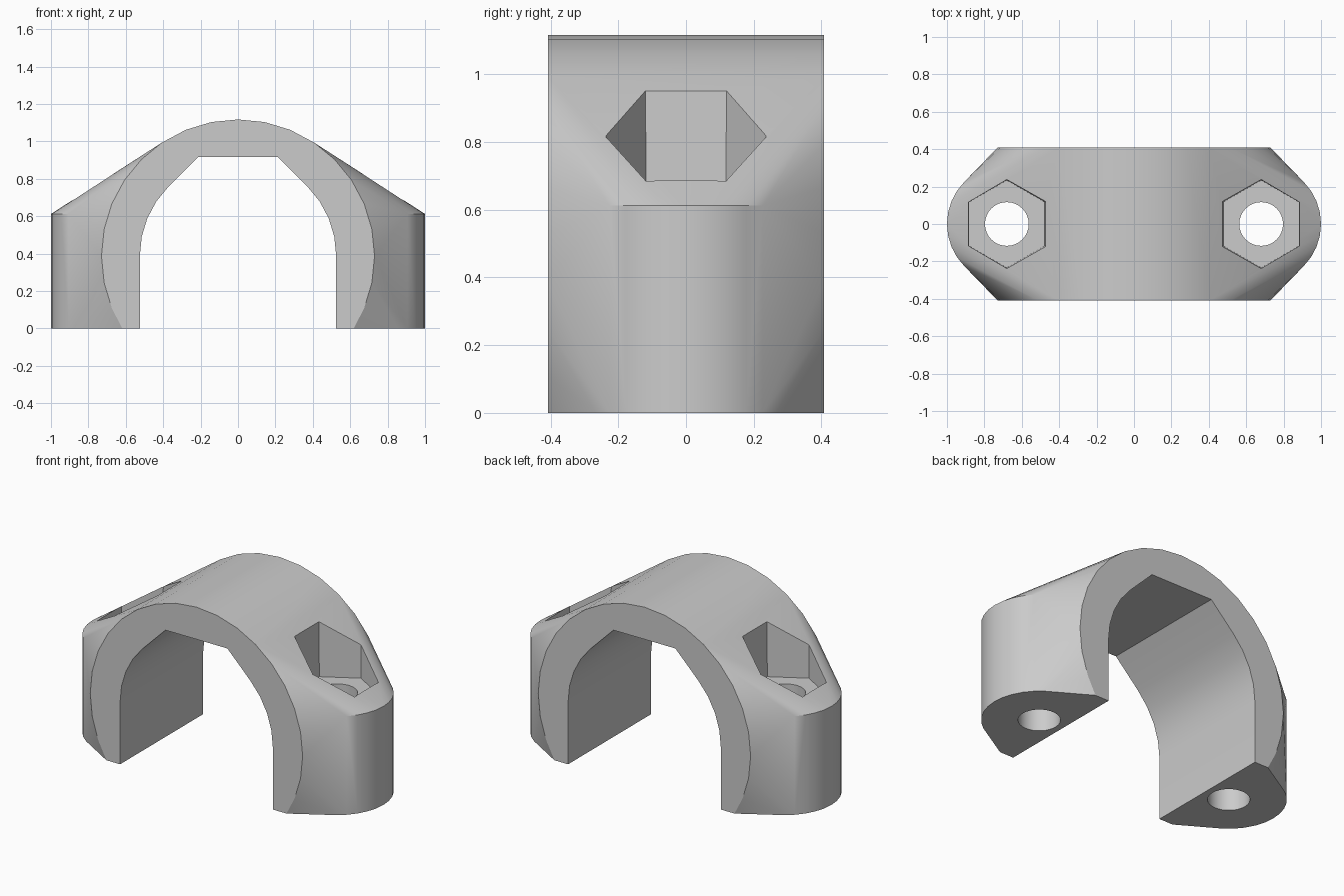
import bpy, bmesh
from math import sin, cos, tau, sqrt, radians

# Main dimensions
HALF_DEPTH = 0.408
AXIS_Z, OUTER_R, INNER_R = 0.387, 0.73, 0.525
ROOF_Z = 0.917
POST_X, POST_R, POST_TOP = 0.68, 0.32, 0.612
HOLE_R, NUT_R = 0.117, 0.24

old = bpy.data.objects.get("Cube")
if old:
    bpy.data.objects.remove(old, do_unlink=True)

grey = bpy.data.materials.new("mid_grey")
grey.use_nodes = True
colour = (0.6, 0.6, 0.6, 1)
grey.diffuse_color = colour
grey.node_tree.nodes["Principled BSDF"].inputs["Base Color"].default_value = colour


def ring(x, z, radius, count, start=0.0):
    """Horizontal ring of points."""
    return [(x + radius * cos(start + tau * i / count),
             radius * sin(start + tau * i / count), z) for i in range(count)]


def extrude_y(profile, half):
    """Copy an x, z profile to both ends along y."""
    return [(x, y, z) for x, z in profile for y in (-half, half)]


def hull_part(name, points):
    """Solid wrapped tightly round the points."""
    bm = bmesh.new()
    for p in points:
        bm.verts.new(p)
    bmesh.ops.convex_hull(bm, input=bm.verts[:])
    bmesh.ops.delete(bm, geom=[v for v in bm.verts if not v.link_faces], context="VERTS")
    bmesh.ops.dissolve_limit(bm, angle_limit=radians(0.2), verts=bm.verts[:], edges=bm.edges[:])
    bmesh.ops.recalc_face_normals(bm, faces=bm.faces[:])
    mesh = bpy.data.meshes.new(name)
    bm.to_mesh(mesh)
    bm.free()
    mesh.materials.append(grey)
    obj = bpy.data.objects.new(name, mesh)
    bpy.context.collection.objects.link(obj)
    return obj


# Body: half drum wrapped together with two bolt posts
foot_x = sqrt(OUTER_R ** 2 - AXIS_Z ** 2)
drum = [(OUTER_R * cos(tau * i / 32), AXIS_Z + OUTER_R * sin(tau * i / 32)) for i in range(32)]
drum = [p for p in drum if p[1] > 0] + [(-foot_x, 0), (foot_x, 0)]
shell = extrude_y(drum, HALF_DEPTH)
for side in (-1, 1):
    for z in (0, POST_TOP):
        shell += ring(side * POST_X, z, POST_R, 32)
body = hull_part("clamp_body", shell)

# Arch opening: straight legs, arc to 45 degrees, sloped shoulders, flat roof
shoulder = INNER_R * sqrt(2) - (ROOF_Z - AXIS_Z)
arch = []
for side in (-1, 1):
    arch += [(side * INNER_R, -0.2), (side * shoulder, ROOF_Z)]
    arch += [(side * INNER_R * cos(tau * i / 32), AXIS_Z + INNER_R * sin(tau * i / 32))
             for i in range(5)]
cutters = [hull_part("arch_cutter", extrude_y(arch, HALF_DEPTH + 0.2))]

# Bolt holes and slightly tapered hexagonal nut pockets
for side, label in ((1, "left"), (-1, "right")):
    x = side * POST_X
    cutters.append(hull_part(label + "_nut_cutter",
                             ring(x, POST_TOP, NUT_R - 0.006, 6, tau / 4)
                             + ring(x, 1.3, NUT_R + 0.006, 6, tau / 4)))
    cutters.append(hull_part(label + "_hole_cutter",
                             ring(x, -0.2, HOLE_R, 32) + ring(x, POST_TOP + 0.1, HOLE_R, 32)))

# Cut everything out, then drop the cutters
bpy.ops.object.select_all(action="DESELECT")
bpy.context.view_layer.objects.active = body
body.select_set(True)
for cutter in cutters:
    cutter.hide_render = True
    cut = body.modifiers.new(cutter.name, "BOOLEAN")
    cut.operation, cut.solver, cut.object = "DIFFERENCE", "EXACT", cutter
    bpy.ops.object.modifier_apply(modifier=cut.name)
    bpy.data.objects.remove(cutter, do_unlink=True)

bpy.ops.object.shade_smooth_by_angle(angle=radians(30))
